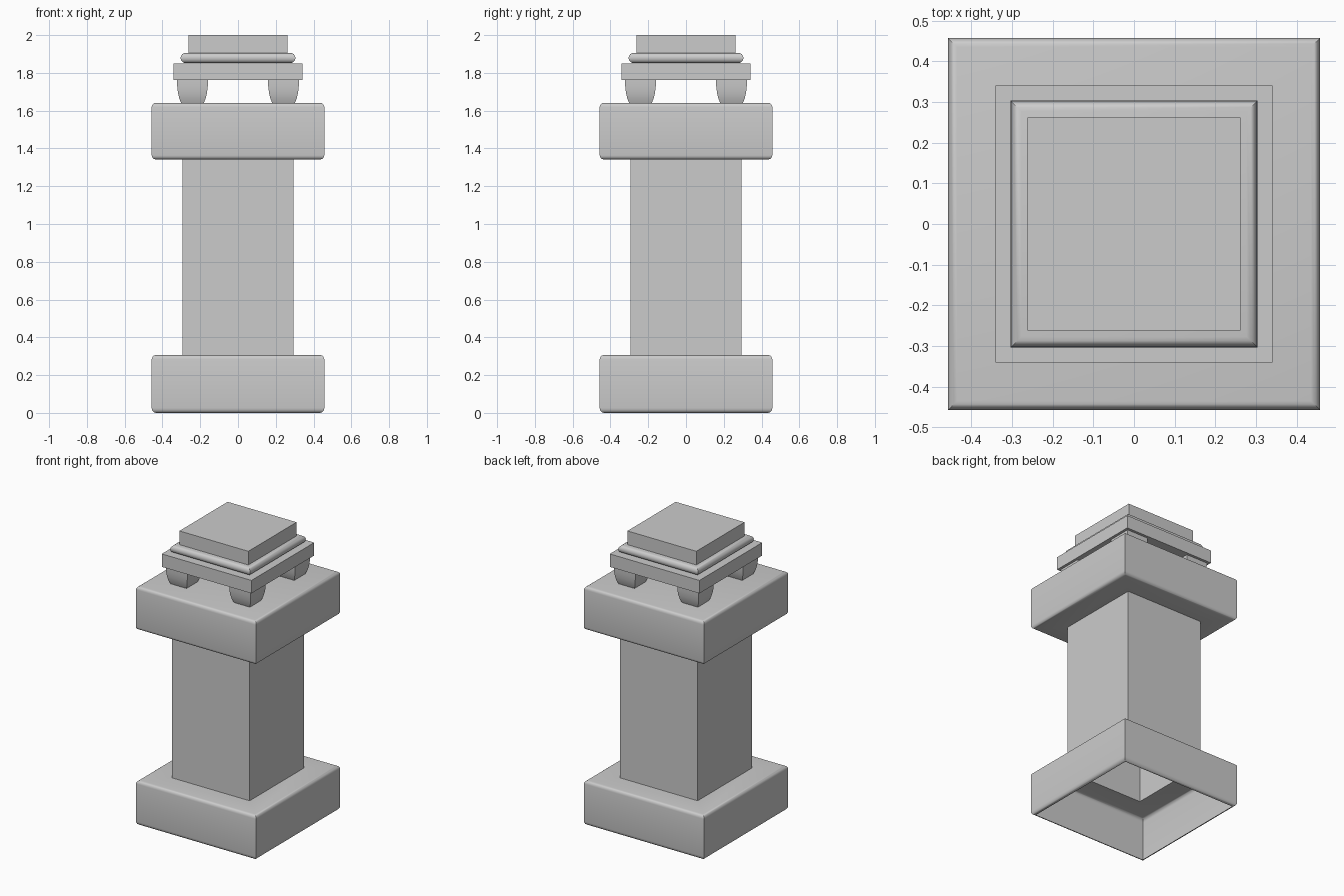
import bpy, bmesh
from math import sin, cos, radians

if "Cube" in bpy.data.objects:
    bpy.data.objects.remove(bpy.data.objects["Cube"])


def arc(half, z, r, start, end, steps):
    """Profile points of a rounded edge, angles measured from outward to up."""
    pts = []
    for i in range(steps + 1):
        a = radians(start + (end - start) * i / steps)
        pts.append((half + r * cos(a), z + r * sin(a)))
    return pts


def square_loft(name, profile, center=(0, 0), bottom=False, top=True):
    """Stack square rings of (half width, height) and skin them."""
    bm = bmesh.new()
    rings = []
    for h, z in profile:
        rings.append([bm.verts.new((center[0] + sx * h, center[1] + sy * h, z))
                      for sx, sy in ((-1, -1), (1, -1), (1, 1), (-1, 1))])
    for a, b in zip(rings, rings[1:]):
        for i in range(4):
            j = (i + 1) % 4
            bm.faces.new((a[i], a[j], b[j], b[i]))
    if bottom:
        bm.faces.new(rings[0][::-1])
    if top:
        bm.faces.new(rings[-1])
    mesh = bpy.data.meshes.new(name)
    bm.to_mesh(mesh)
    bm.free()
    obj = bpy.data.objects.new(name, mesh)
    bpy.context.collection.objects.link(obj)
    bpy.ops.object.select_all(action='DESELECT')
    obj.select_set(True)
    bpy.context.view_layer.objects.active = obj
    bpy.ops.object.shade_smooth_by_angle(angle=radians(30))
    return obj


def block(half, z0, z1, r):
    """Profile of a block with rounded lower and upper edges."""
    return (arc(half - r, z0 + r, r, -90, 0, 4)
            + arc(half - r, z1 - r, r, 0, 90, 4))


# Hollow pillar: open-bottomed base, shaft and capital in one skin
square_loft("pillar",
            block(0.457, 0.005, 0.306, 0.022)
            + [(0.295, 0.306), (0.295, 1.342)]
            + block(0.457, 1.342, 1.641, 0.022))

# Four tapered feet carrying the lid
foot_profile = [(0.060, 1.641), (0.070, 1.665), (0.077, 1.695),
                (0.081, 1.73), (0.082, 1.762)]
for sx, side in ((-1, "left"), (1, "right")):
    for sy, end in ((-1, "front"), (1, "back")):
        square_loft(f"foot_{end}_{side}", foot_profile,
                    (sx * 0.241, sy * 0.241), bottom=True)

# Lid slab, rounded moulding and top block
square_loft("lid_slab", [(0.341, 1.762), (0.341, 1.851)], bottom=True)
square_loft("lid_moulding", arc(0.277, 1.879, 0.027, -90, 90, 8), bottom=True)
square_loft("lid_top", [(0.262, 1.906), (0.262, 2.0)], bottom=True)

# Rest the base exactly on the ground
for v in bpy.data.objects["pillar"].data.vertices:
    if v.co.z < 0.03:
        v.co.z = (v.co.z - 0.005) * 0.03 / 0.025
